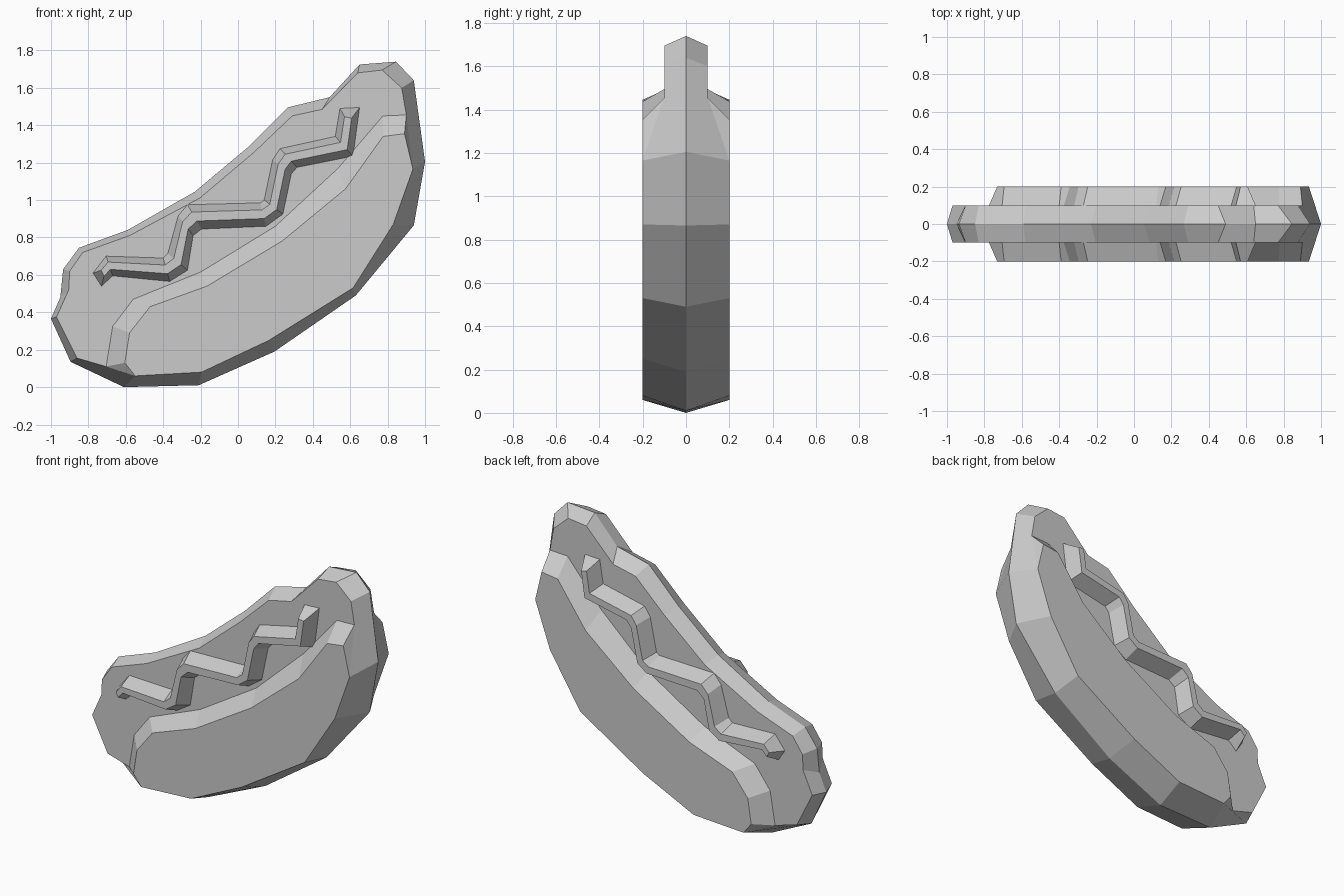
import bpy, bmesh

if "Cube" in bpy.data.objects:
    bpy.data.objects.remove(bpy.data.objects["Cube"])

THIN, THICK = 0.1, 0.2   # half depth of the sausage plate and of the bun / sauce


def add(bm, pts, depth):
    return [bm.verts.new((x, -depth, z)) for x, z in pts]


def finish(bm, name):
    # mirror the front half to the back and create the object
    geom = bm.verts[:] + bm.edges[:] + bm.faces[:]
    bmesh.ops.mirror(bm, geom=geom, axis='Y', merge_dist=0.0005)
    bmesh.ops.remove_doubles(bm, verts=bm.verts[:], dist=0.0005)
    bmesh.ops.recalc_face_normals(bm, faces=bm.faces[:])
    me = bpy.data.meshes.new(name)
    bm.to_mesh(me)
    bm.free()
    ob = bpy.data.objects.new(name, me)
    bpy.context.collection.objects.link(ob)


# ---- body: centre ridge outline, stepped front faces ----
bm = bmesh.new()
ridge = add(bm, [(-.895, .135), (-1, .365), (-.95, .48), (-.935, .63), (-.85, .745),
                 (-.59, .84), (-.23, 1.045), (.05, 1.28), (.265, 1.495), (.49, 1.55),
                 (.65, 1.725), (.845, 1.74), (.94, 1.64), (1, 1.205), (.94, .865),
                 (.63, .49), (.195, .19), (-.21, .01), (-.61, 0)], 0)
plate = add(bm, [(-.86, .155), (-.97, .375), (-.905, .52), (-.9, .62), (-.83, .72),
                 (-.58, .81), (-.205, 1.01), (.085, 1.255), (.29, 1.45), (.45, 1.485),
                 (.64, 1.68), (.77, 1.695), (.875, 1.60)], THIN)
bun_low = add(bm, [(.935, 1.165), (.83, .87), (.615, .53), (.165, .25),
                   (-.195, .08), (-.55, .06)], THICK)
lip_base = add(bm, [(-.705, .11), (-.67, .325), (-.56, .47), (-.2, .615), (.2, .86),
                    (.535, 1.17), (.775, 1.45), (.9, 1.455)], THIN)
lip_top = add(bm, [(-.605, .13), (-.58, .29), (-.47, .43), (-.165, .54), (.235, .78),
                   (.575, 1.06), (.775, 1.34), (.89, 1.355)], THICK)

# bevelled rim from the ridge to the front faces
rim = plate + bun_low
n = len(ridge)
extra = {12: [lip_base[-1]], n - 1: [lip_base[0]]}
for i in range(n):
    j = (i + 1) % n
    bm.faces.new([ridge[i], ridge[j], rim[j]] + extra.get(i, []) + [rim[i]])

# plate face, sloped bun lip and bun face
bm.faces.new(plate + lip_base[::-1])
for i in range(7):
    bm.faces.new([lip_base[i], lip_base[i + 1], lip_top[i + 1], lip_top[i]])
bm.faces.new([lip_base[-1], lip_top[-1], bun_low[0]])
bm.faces.new([lip_base[0], lip_top[0], bun_low[-1]])
bm.faces.new(lip_top + bun_low)
finish(bm, "bun_and_sausage")

# ---- sauce: zigzag ridge with sloped sides, given by its two base edges ----
upper = [(-.775, .61), (-.705, .70), (-.40, .69), (-.375, .715), (-.32, .915), (-.27, .975),
         (.12, .985), (.14, 1.0), (.185, 1.215), (.225, 1.275), (.52, 1.34), (.545, 1.49)]
lower = [(-.73, .54), (-.67, .595), (-.365, .565), (-.27, .625), (-.24, .81), (-.195, .845),
         (.15, .86), (.24, .925), (.285, 1.14), (.315, 1.175), (.615, 1.235), (.65, 1.495)]


def mix(a, b, t):
    return (a[0] + (b[0] - a[0]) * t, a[1] + (b[1] - a[1]) * t)


face_up = [mix(a, b, .3) for a, b in zip(upper, lower)]
face_lo = [mix(a, b, .67) for a, b in zip(upper, lower)]
for row in (face_up, face_lo):
    row[0] = mix(row[0], row[1], .45)
    row[-1] = mix(row[-1], row[-2], .25)

bm = bmesh.new()
rows = [add(bm, upper, THIN), add(bm, face_up, THICK),
        add(bm, face_lo, THICK), add(bm, lower, THIN)]
for a, b in zip(rows, rows[1:]):
    for i in range(len(upper) - 1):
        bm.faces.new([a[i], a[i + 1], b[i + 1], b[i]])
for k in (0, -1):
    bm.faces.new([r[k] for r in rows])
finish(bm, "zigzag_sauce")
